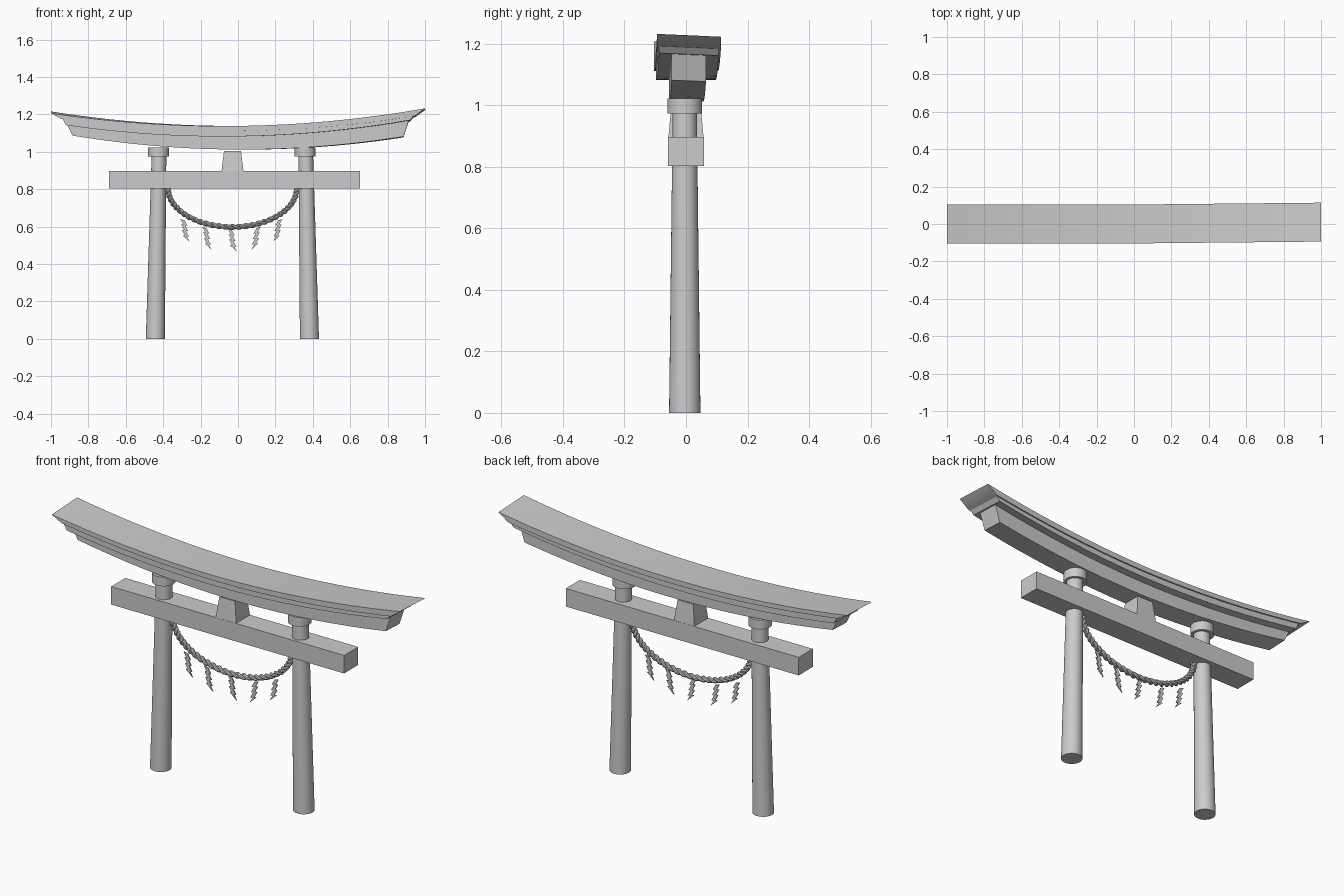
import bpy, bmesh, math
from mathutils import Vector

cube = bpy.data.objects.get("Cube")
if cube:
    bpy.data.objects.remove(cube, do_unlink=True)

MID = -0.03     # centre line of the gate's posts
DEPTH = -0.004  # y of posts and rope


def material(name, rgb):
    m = bpy.data.materials.new(name)
    m.use_nodes = True
    m.diffuse_color = (*rgb, 1)
    m.node_tree.nodes["Principled BSDF"].inputs["Base Color"].default_value = (*rgb, 1)
    return m


GREY = material("plain_grey", (0.6, 0.6, 0.6))


def finish(name, bm, smooth=True):
    bmesh.ops.recalc_face_normals(bm, faces=bm.faces[:])
    mesh = bpy.data.meshes.new(name)
    bm.to_mesh(mesh)
    bm.free()
    mesh.materials.append(GREY)
    ob = bpy.data.objects.new(name, mesh)
    bpy.context.collection.objects.link(ob)
    if smooth:
        bpy.ops.object.select_all(action='DESELECT')
        bpy.context.view_layer.objects.active = ob
        ob.select_set(True)
        bpy.ops.object.shade_smooth_by_angle(angle=math.radians(35))
    return ob


def loft(name, rings, smooth=True):
    """Skin a list of closed rings and cap both ends."""
    bm = bmesh.new()
    rings = [[bm.verts.new(p) for p in ring] for ring in rings]
    for a, b in zip(rings, rings[1:]):
        for i in range(len(a)):
            j = (i + 1) % len(a)
            bm.faces.new((a[i], a[j], b[j], b[i]))
    bm.faces.new(rings[0])
    bm.faces.new(rings[-1])
    return finish(name, bm, smooth)


def sag(base, rise, low_x):
    return lambda x: base + rise * (x - low_x) ** 2


def curved_beam(name, top, bottom, x_top, x_bottom, half, steps=24):
    """Sagging beam with undercut ends and a slight twist along its length."""
    rings = []
    for i in range(steps + 1):
        t = 2 * i / steps - 1
        ring = []
        for curve, reach, side in ((top, x_top, -1), (top, x_top, 1),
                                   (bottom, x_bottom, 1), (bottom, x_bottom, -1)):
            x, y = t * reach, side * half
            ring.append((x, y + 0.01 * max(0, x), curve(x) - 0.045 * x * y))
        rings.append(ring)
    return loft(name, rings)


# Roof: broad slab, narrower slab and lintel, stacked
slab_top = sag(1.138, 0.081, -0.05)
slab_low = sag(1.112, 0.081, -0.023)
eave_low = sag(1.082, 0.087, -0.06)
lintel_low = sag(1.012, 0.092, 0.03)
curved_beam("roof_slab", slab_top, slab_low, 1.0, 0.945, 0.104)
curved_beam("roof_under_slab", slab_low, eave_low, 0.937, 0.92, 0.097)
curved_beam("upper_lintel", eave_low, lintel_low, 0.913, 0.885, 0.056)


def rect(x0, x1, half, z):
    return [(x0, -half, z), (x1, -half, z), (x1, half, z), (x0, half, z)]


# Straight tie beam and the tapered strut above it
loft("tie_beam", [rect(-0.69, 0.652, 0.058, 0.803), rect(-0.69, 0.652, 0.058, 0.897)], False)
loft("centre_strut", [rect(-0.088, 0.029, 0.057, 0.897), rect(-0.075, 0.016, 0.047, 1.004)], False)


def disc(x, z, radius, sides=32):
    return [(x + radius * math.cos(math.tau * i / sides),
             DEPTH + radius * math.sin(math.tau * i / sides), z) for i in range(sides)]


# Leaning, tapered posts with cap rings
for side, label in ((-1, "right"), (1, "left")):
    foot, head = MID + side * 0.412, MID + side * 0.392
    loft(label + "_post", [disc(foot, 0, 0.051), disc(head, 1.0, 0.039)])
    loft(label + "_post_cap", [disc(head - 0.003, 0.974, 0.056), disc(head - 0.003, 1.022, 0.056)])


def rope_point(t):
    return Vector((MID + 0.344 * math.sin(t), DEPTH, 0.805 - 0.207 * math.cos(t)))


def rope_strand(name, phase, steps=320, turns=15, sides=8):
    """One strand winding round the hanging rope line."""
    path = []
    for i in range(steps + 1):
        t = math.pi * (i / steps - 0.5)
        out = Vector((math.sin(t), 0, -math.cos(t)))
        a = phase + math.tau * turns * i / steps
        path.append(rope_point(t) + 0.0075 * (out * math.cos(a) + Vector((0, 1, 0)) * math.sin(a)))
    rings = []
    for i, p in enumerate(path):
        along = (path[min(i + 1, steps)] - path[max(i - 1, 0)]).normalized()
        u = along.cross(Vector((0, 1, 0))).normalized()
        v = along.cross(u)
        rings.append([p + 0.0085 * (u * math.cos(math.tau * k / sides) + v * math.sin(math.tau * k / sides))
                      for k in range(sides)])
    return loft(name, rings)


for n in range(2):
    rope_strand("rope_strand_%d" % (n + 1), n * math.pi)


def streamer(name, x, z, lean):
    """Zigzag paper strip: slanted folds, each stepping back, ending in a tip."""
    folds, drop, half, slant = 4, 0.029, 0.011, 0.008
    left, right = [], []
    for k in range(folds):
        drift = (k - 1.5) * 0.004
        for end in (-1, 1):
            height = z - drop * (k + (end + 1) / 2)
            left.append((drift + end * slant - half, height))
            right.append((drift + end * slant + half, height - 0.006))
    left[-1] = (right[-1][0] - 0.006, left[-1][1])
    outline = left + right[::-1]
    rings = [[(x + lean * px, DEPTH + y, pz) for px, pz in outline] for y in (-0.003, 0.003)]
    return loft(name, rings, False)


# Five paper streamers below the rope
for n, (x, z) in enumerate(((-0.283, 0.64), (-0.166, 0.598), (-0.03, 0.588), (0.096, 0.598), (0.212, 0.64))):
    streamer("paper_streamer_%d" % (n + 1), x, z, 1 if x < 0 else -1)
